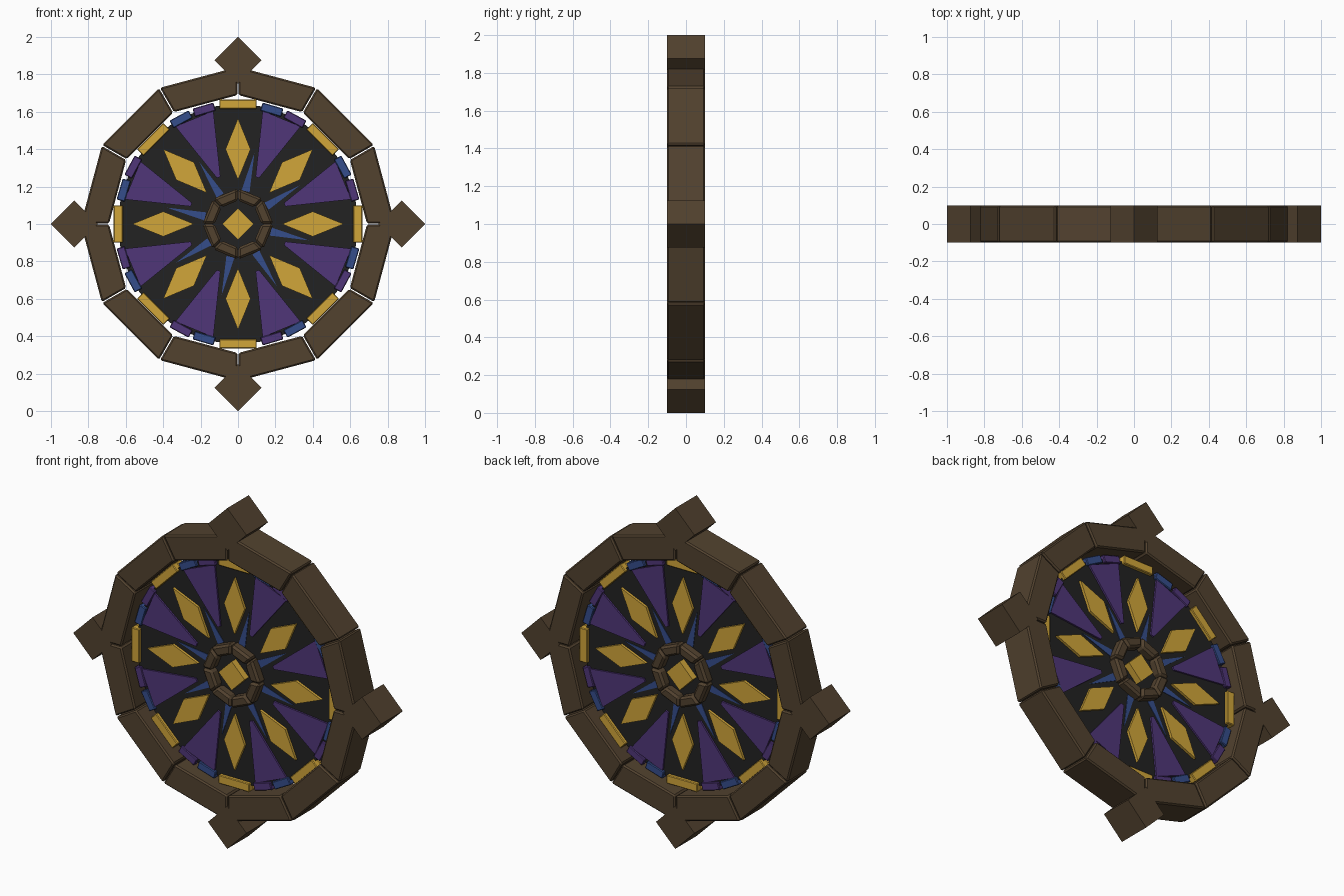
import bpy, bmesh, math
from mathutils import Matrix, Vector

if "Cube" in bpy.data.objects:
    bpy.data.objects.remove(bpy.data.objects["Cube"])


def material(name, rgb):
    m = bpy.data.materials.new(name)
    m.use_nodes = True
    m.diffuse_color = (*rgb, 1)
    m.node_tree.nodes["Principled BSDF"].inputs["Base Color"].default_value = (*rgb, 1)
    return m


WOOD = material("brown stone", (0.084, 0.054, 0.028))
DARK = material("dark panel", (0.016, 0.016, 0.016))
GOLD = material("gold glass", (0.64, 0.38, 0.042))
PURPLE = material("purple glass", (0.08, 0.037, 0.19))
BLUE = material("blue glass", (0.036, 0.075, 0.26))
CENTRE = Vector((0, 0, 1))


def prism(name, outline, y0, y1, mat, angle=0, back=False, bevel=0):
    """Extrude an (across, outward) outline along y, turned about the wheel centre."""
    bm = bmesh.new()
    face = bm.faces.new([bm.verts.new((u, y0, r)) for u, r in outline])
    ext = bmesh.ops.extrude_face_region(bm, geom=[face])
    moved = [v for v in ext["geom"] if isinstance(v, bmesh.types.BMVert)]
    bmesh.ops.translate(bm, vec=(0, y1 - y0, 0), verts=moved)
    turn = Matrix.Rotation(math.radians(angle), 4, 'Y')
    if back:
        turn = Matrix.Rotation(math.pi, 4, 'Z') @ turn
    bm.transform(Matrix.Translation(CENTRE) @ turn)
    bmesh.ops.recalc_face_normals(bm, faces=bm.faces)
    mesh = bpy.data.meshes.new(name)
    bm.to_mesh(mesh)
    bm.free()
    mesh.materials.append(mat)
    ob = bpy.data.objects.new(name, mesh)
    bpy.context.collection.objects.link(ob)
    if bevel:
        mod = ob.modifiers.new("soft_edges", 'BEVEL')
        mod.width = bevel
        mod.segments = 1
    return ob


def diamond(mid, length, width):
    return [(0, mid - length), (width, mid), (0, mid + length), (-width, mid)]


def box(mid, half_width, low, high):
    return [(mid - half_width, low), (mid + half_width, low),
            (mid + half_width, high), (mid - half_width, high)]


def ring(name, sides, inner, outer, depth, gap, bevel):
    """Ring of mitred blocks, with corners on the axes."""
    half = math.pi / sides
    block = []
    for side, radius in ((-1, inner), (1, inner), (1, outer), (-1, outer)):
        block.append((side * (radius * math.sin(half) - gap), radius * math.cos(half)))
    for i in range(sides):
        prism(name, block, -depth, depth, WOOD, (i + 0.5) * 360 / sides, bevel=bevel)


# Outer frame and the four corner finials
ring("frame_block", 12, 0.69, 0.84, 0.1, 0.003, 0.008)
for a in range(0, 360, 90):
    prism("finial", diamond(0.875, 0.125, 0.125), -0.1, 0.1, WOOD, a)

# Dark backing panel
disc = [(0.645 * math.sin(math.tau * i / 24), 0.645 * math.cos(math.tau * i / 24))
        for i in range(24)]
prism("backing_panel", disc, -0.02, 0.02, DARK)

# Hub
ring("hub_block", 8, 0.125, 0.19, 0.07, 0.001, 0.012)
prism("hub_gem", diamond(0, 0.085, 0.085), -0.06, 0.06, GOLD)

# Glass on both faces, repeated eight times
wedge = [(-0.01, 0.27), (0.01, 0.27), (0.11, 0.61), (-0.11, 0.61)]
sliver = [(-0.022, 0.18), (0.022, 0.18), (0, 0.39)]
for back in (False, True):
    for a in range(0, 360, 45):
        prism("petal", diamond(0.4, 0.165, 0.067), -0.035, 0, GOLD, a, back)
        prism("wedge_pane", wedge, -0.03, 0, PURPLE, a + 22.5, back)
        prism("blue_sliver", sliver, -0.023, 0, BLUE, a + 13, back)
        prism("gold_tile", box(0, 0.1, 0.615, 0.665), -0.04, 0, GOLD, a, back, 0.004)
        prism("blue_tile", box(0, 0.058, 0.615, 0.66), -0.035, 0, BLUE, a + 16.5, back, 0.004)
        prism("purple_tile", box(0, 0.058, 0.615, 0.66), -0.035, 0, PURPLE, a + 28.5, back, 0.004)
